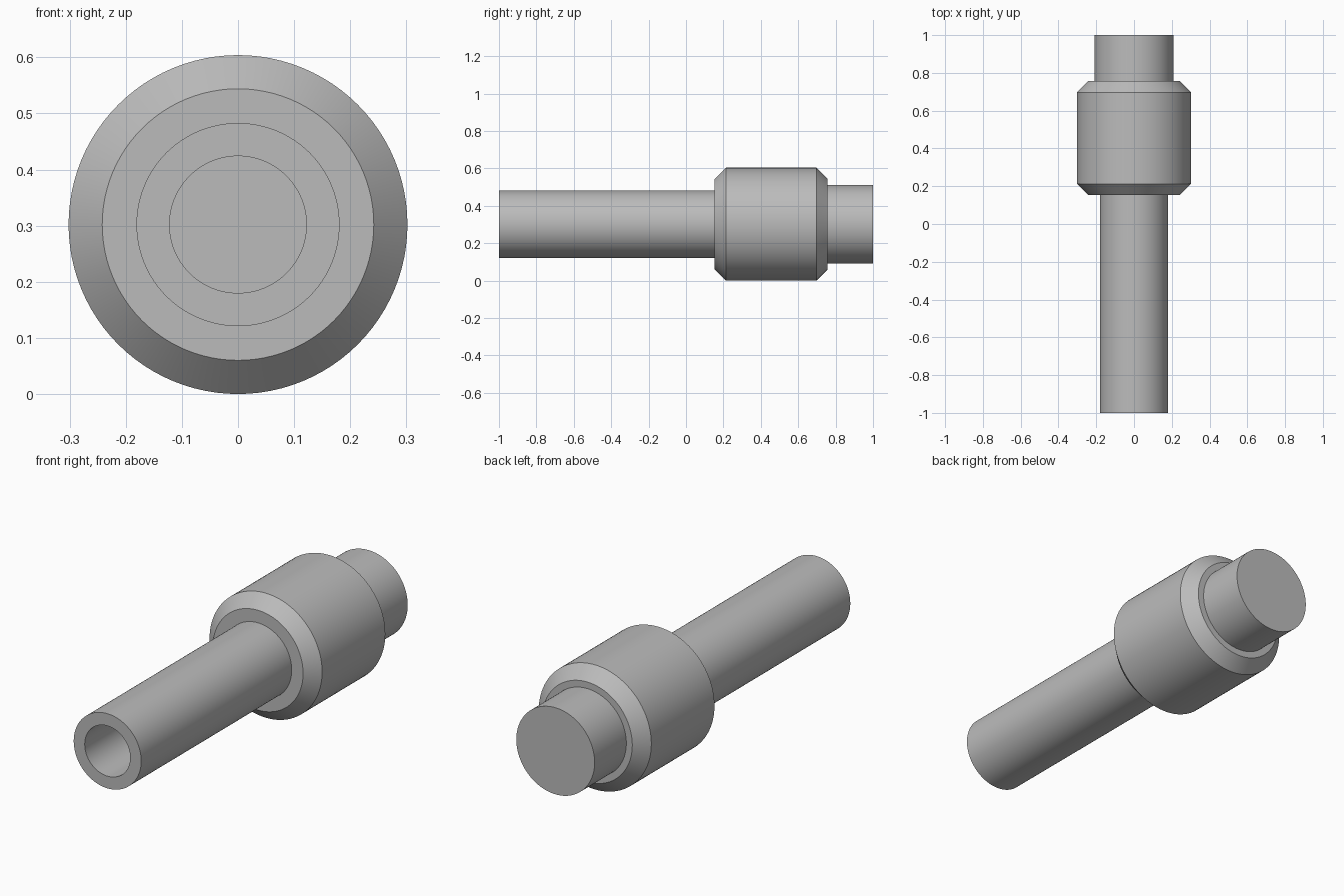
import bpy
import bmesh
from math import tau, radians
from mathutils import Matrix, Vector

cube = bpy.data.objects.get("Cube")
if cube:
    bpy.data.objects.remove(cube, do_unlink=True)

SEGMENTS = 96
BODY_R, CHAMFER = 0.302, 0.06
TUBE_R, BORE_R, PLUG_R = 0.181, 0.122, 0.21
FRONT, BODY_FRONT, BODY_BACK, BACK = -1.0, 0.153, 0.757, 1.0

grey = bpy.data.materials.new("plain_grey")
grey.use_nodes = True
colour = (0.5, 0.5, 0.5, 1)
grey.diffuse_color = colour
grey.node_tree.nodes["Principled BSDF"].inputs["Base Color"].default_value = colour


def lathe(name, profile):
    """Spin a (radius, y) profile about the long axis."""
    bm = bmesh.new()
    verts = [bm.verts.new((r, y, 0)) for r, y in profile]
    edges = [bm.edges.new(pair) for pair in zip(verts, verts[1:])]
    bmesh.ops.spin(bm, geom=verts + edges, cent=(0, 0, 0), axis=(0, 1, 0),
                   angle=tau, steps=SEGMENTS, use_merge=False)
    bmesh.ops.remove_doubles(bm, verts=bm.verts, dist=1e-5)
    bmesh.ops.recalc_face_normals(bm, faces=bm.faces)
    bmesh.ops.transform(bm, matrix=Matrix.Translation(Vector((0, 0, BODY_R))),
                        verts=bm.verts)
    mesh = bpy.data.meshes.new(name)
    bm.to_mesh(mesh)
    bm.free()
    mesh.materials.append(grey)
    obj = bpy.data.objects.new(name, mesh)
    bpy.context.collection.objects.link(obj)
    bpy.ops.object.select_all(action="DESELECT")
    obj.select_set(True)
    bpy.context.view_layer.objects.active = obj
    bpy.ops.object.shade_smooth_by_angle(angle=radians(30))
    return obj


# Long tube with a blind bore open at the front
lathe("tube", [(0, BODY_FRONT), (BORE_R, BODY_FRONT), (BORE_R, FRONT),
               (TUBE_R, FRONT), (TUBE_R, BODY_FRONT + 0.02),
               (0, BODY_FRONT + 0.02)])

# Thick collar, chamfered at both ends
lathe("collar", [(0, BODY_FRONT + 0.01), (TUBE_R - 0.01, BODY_FRONT + 0.01),
                 (TUBE_R - 0.01, BODY_FRONT), (BODY_R - CHAMFER, BODY_FRONT),
                 (BODY_R, BODY_FRONT + CHAMFER), (BODY_R, BODY_BACK - CHAMFER),
                 (BODY_R - CHAMFER, BODY_BACK), (0, BODY_BACK)])

# Solid plug at the back
lathe("back_plug", [(0, BODY_BACK - 0.02), (PLUG_R, BODY_BACK - 0.02),
                    (PLUG_R, BACK), (0, BACK)])
